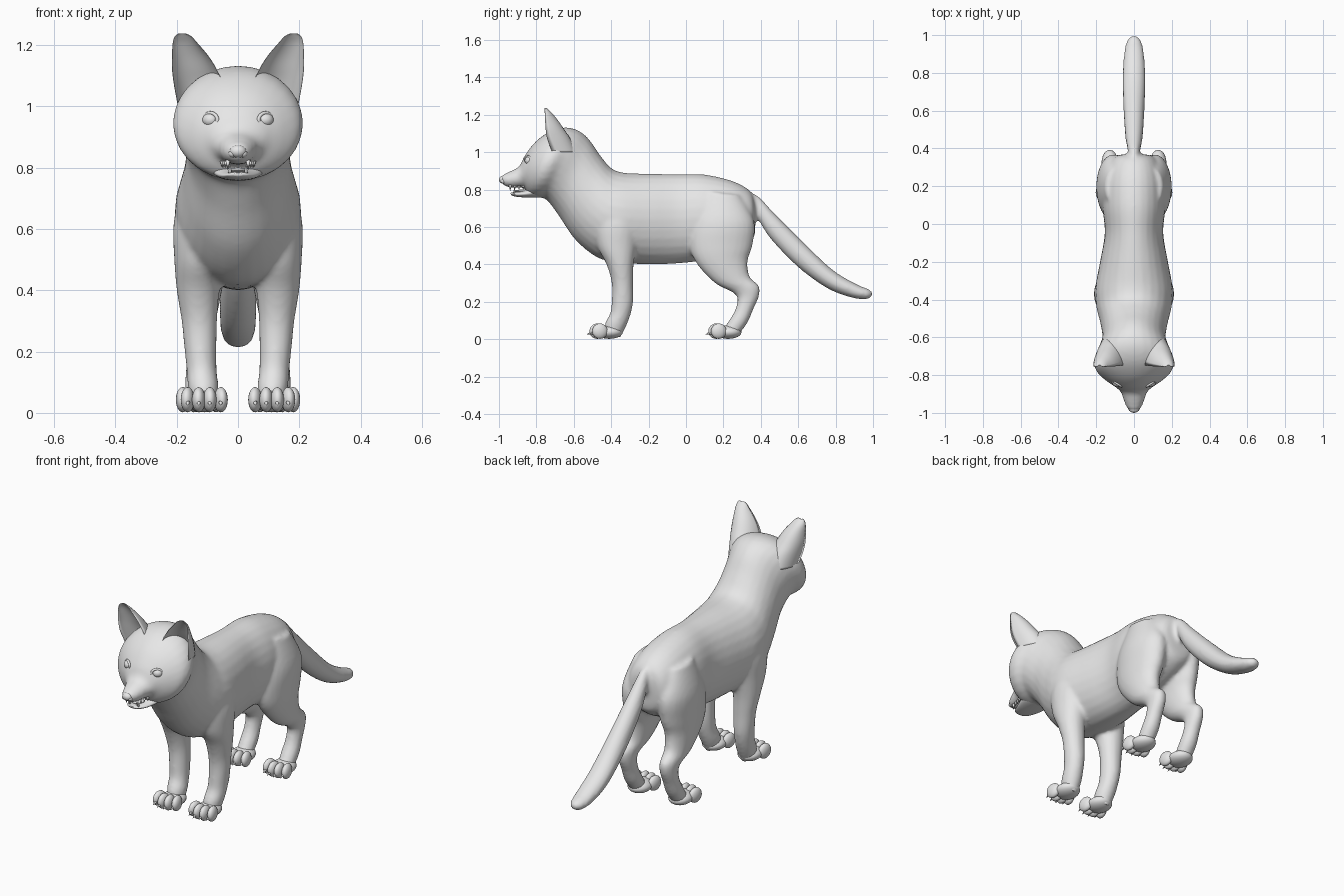
import bpy, bmesh, math
from mathutils import Vector, Matrix

old = bpy.data.objects.get("Cube")
if old:
    bpy.data.objects.remove(old, do_unlink=True)

GREY = (0.8, 0.8, 0.8, 1)
fur = bpy.data.materials.new("plain_grey")
fur.use_nodes = True
fur.diffuse_color = GREY
fur.node_tree.nodes["Principled BSDF"].inputs["Base Color"].default_value = GREY


def finish(name, bm):
    bmesh.ops.recalc_face_normals(bm, faces=bm.faces)
    mesh = bpy.data.meshes.new(name)
    bm.to_mesh(mesh)
    bm.free()
    for p in mesh.polygons:
        p.use_smooth = True
    mesh.materials.append(fur)
    ob = bpy.data.objects.new(name, mesh)
    bpy.context.collection.objects.link(ob)
    return ob


def spline(rows, steps):
    """Smooth sections passing through every given one."""
    out = []
    for i in range(len(rows) - 1):
        quad = (rows[max(i - 1, 0)], rows[i], rows[i + 1], rows[min(i + 2, len(rows) - 1)])
        for k in range(steps):
            t = k / steps
            out.append([b + t * ((c - a) + t * ((2 * a - 5 * b + 4 * c - d)
                        + t * (3 * b - a - 3 * c + d))) / 2 for a, b, c, d in zip(*quad)])
    return out + [rows[-1]]


def loft(name, rows, side=1, dent=0, steps=5, sides=28):
    """Skin oval sections: edge point (y, z), opposite point (y, z), half width, x centre."""
    bm = bmesh.new()
    rings = []
    for y1, z1, y2, z2, w, cx in spline(rows, steps):
        ring = []
        for k in range(sides):
            a = math.tau * k / sides
            c = math.cos(a)
            if dent and c > 0:
                c *= -dent
            ring.append(bm.verts.new((side * (cx + w * math.sin(a)),
                                      (y1 + y2) / 2 + c * (y1 - y2) / 2,
                                      (z1 + z2) / 2 + c * (z1 - z2) / 2)))
        rings.append(ring)
    for r, s in zip(rings, rings[1:]):
        for k in range(sides):
            n = (k + 1) % sides
            bm.faces.new((r[k], r[n], s[n], s[k]))
    bm.faces.new(rings[0])
    bm.faces.new(rings[-1])
    return finish(name, bm)


def ball(name, loc, size, turn=0):
    bm = bmesh.new()
    bmesh.ops.create_uvsphere(bm, u_segments=20, v_segments=12, radius=1)
    bm.transform(Matrix.Translation(loc) @ Matrix.Rotation(turn, 4, "Z")
                 @ Matrix.Diagonal((*size, 1)))
    return finish(name, bm)


def spike(name, loc, radius, length, direction):
    bm = bmesh.new()
    bmesh.ops.create_cone(bm, cap_ends=True, segments=8, radius1=radius, radius2=0, depth=length)
    turn = Vector(direction).to_track_quat("Z", "Y").to_matrix().to_4x4()
    bm.transform(Matrix.Translation(loc) @ turn)
    return finish(name, bm)


# Trunk, neck and head from rump to nose
body = loft("body", [
    (.37, .72, .37, .62, .04, 0), (.345, .79, .355, .53, .11, 0),
    (.25, .845, .24, .46, .155, 0), (.1, .88, .08, .42, .165, 0),
    (-.05, .882, -.05, .405, .155, 0), (-.2, .885, -.2, .4, .18, 0),
    (-.33, .89, -.35, .41, .205, 0), (-.4, .915, -.47, .435, .2, 0),
    (-.46, .985, -.59, .53, .178, 0), (-.52, 1.07, -.68, .66, .168, 0),
    (-.58, 1.118, -.745, .745, .188, 0), (-.65, 1.132, -.79, .757, .212, 0),
    (-.73, 1.11, -.82, .762, .2, 0), (-.805, 1.055, -.845, .78, .152, 0),
    (-.86, .985, -.865, .808, .1, 0), (-.892, .925, -.888, .81, .07, 0),
    (-.94, .898, -.935, .81, .053, 0), (-.98, .878, -.97, .82, .036, 0),
    (-.992, .865, -.985, .835, .018, 0)])

# Tail hanging down behind
tail = loft("tail", [
    (.3, .79, .31, .67, .02, 0), (.38, .77, .37, .66, .03, 0),
    (.475, .67, .45, .54, .046, 0), (.635, .51, .6, .385, .056, 0),
    (.785, .37, .76, .27, .06, 0), (.91, .295, .89, .222, .053, 0),
    (.975, .268, .965, .214, .037, 0), (.998, .25, .995, .23, .014, 0)])

# Legs, one of each kind per side
limbs = [body, tail]
for side, word in ((1, "left"), (-1, "right")):
    limbs.append(loft(word + "_front_leg", [
        (-.46, .74, -.27, .74, .06, .12), (-.49, .62, -.25, .62, .088, .122),
        (-.475, .5, -.265, .5, .082, .126), (-.425, .4, -.28, .4, .07, .13),
        (-.397, .3, -.283, .3, .058, .126), (-.397, .2, -.283, .2, .052, .122),
        (-.405, .14, -.297, .13, .049, .118), (-.43, .09, -.32, .07, .05, .113),
        (-.44, .04, -.35, .01, .04, .11)], side))
    limbs.append(loft(word + "_hind_leg", [
        (.1, .79, .29, .77, .05, .1), (.035, .63, .365, .63, .088, .108),
        (.02, .5, .355, .5, .083, .113), (.06, .4, .33, .42, .07, .12),
        (.155, .3, .34, .335, .056, .125), (.25, .25, .39, .285, .045, .128),
        (.275, .215, .39, .23, .041, .128), (.262, .155, .36, .16, .041, .128),
        (.23, .1, .327, .085, .045, .128), (.19, .04, .27, .01, .04, .128)], side))

# Fuse trunk, tail and legs into one smooth skin
with bpy.context.temp_override(active_object=body, object=body,
                               selected_objects=limbs, selected_editable_objects=limbs):
    bpy.ops.object.join()
skin = body.modifiers.new("fuse", "REMESH")
skin.mode = "VOXEL"
skin.voxel_size = 0.011
skin.use_smooth_shade = True
soften = body.modifiers.new("soften", "SMOOTH")
soften.factor = 0.5
soften.iterations = 5

# Paws with four toes and claws
for side, word in ((1, "left"), (-1, "right")):
    for kind, cx, cy in (("front", .11, -.41), ("hind", .126, .225)):
        name = word + "_" + kind
        ball(name + "_paw", (side * cx, cy, .038), (.062, .072, .036))
        for i in range(4):
            off = (i - 1.5) * .036
            lead = .014 if i in (1, 2) else 0
            x, y = side * (cx + off), cy - .05 - lead
            ball(name + "_toe", (x, y, .043), (.022, .042, .041), side * off * 3)
            spike(name + "_claw", (x, y - .044, .03), .009, .032, (0, -1, -.35))

# Ears cupped towards the front
for side, word in ((1, "left"), (-1, "right")):
    rows = []
    for z, cx, w, edge, depth in ((1, .118, .078, -.715, .13), (1.07, .129, .08, -.742, .125),
                                  (1.12, .142, .073, -.75, .1), (1.165, .156, .059, -.753, .072),
                                  (1.205, .172, .041, -.755, .042), (1.228, .179, .027, -.756, .02),
                                  (1.237, .182, .012, -.756, .01)):
        rows.append((edge - depth, z, edge + depth, z, w, cx))
    loft(word + "_ear", rows, side, dent=.72)

# Eyes and eyelids
for side, word in ((1, "left"), (-1, "right")):
    ball(word + "_eye", (side * .09, -.838, .955), (.027, .024, .023), side * .5)
    bm = bmesh.new()
    rows = []
    for i in range(24):
        a = math.tau * i / 24
        rows.append([bm.verts.new(((.028 + .006 * math.cos(b)) * math.cos(a),
                                   .006 * math.sin(b),
                                   (.023 + .006 * math.cos(b)) * math.sin(a)))
                     for b in (math.tau * k / 8 for k in range(8))])
    for i in range(24):
        r, s = rows[i], rows[(i + 1) % 24]
        for k in range(8):
            bm.faces.new((r[k], r[(k + 1) % 8], s[(k + 1) % 8], s[k]))
    bm.transform(Matrix.Translation((side * .09, -.845, .955)) @ Matrix.Rotation(side * .6, 4, "Z"))
    finish(word + "_eyelid", bm)

# Nose with nostril wings
ball("nose", (0, -.978, .853), (.027, .022, .021))
for side, word in ((1, "left"), (-1, "right")):
    ball(word + "_nostril_wing", (side * .018, -.974, .845), (.013, .018, .013))

# Lower jaw, tongue and teeth
loft("lower_jaw", [
    (-.76, .83, -.76, .757, .085, 0), (-.82, .812, -.81, .757, .08, 0),
    (-.865, .795, -.86, .758, .066, 0), (-.905, .787, -.9, .761, .05, 0),
    (-.93, .785, -.925, .766, .034, 0), (-.938, .782, -.936, .772, .016, 0)])
ball("tongue", (0, -.875, .792), (.032, .045, .008))
for side, word in ((1, "left"), (-1, "right")):
    spike(word + "_upper_fang", (side * .033, -.94, .807), .008, .034, (0, 0, -1))
    spike(word + "_lower_fang", (side * .026, -.918, .795), .007, .028, (0, 0, 1))
    for i in range(3):
        spike(word + "_upper_tooth", (side * (.04 + .006 * i), -.915 + .022 * i, .81),
              .007, .022, (0, 0, -1))
